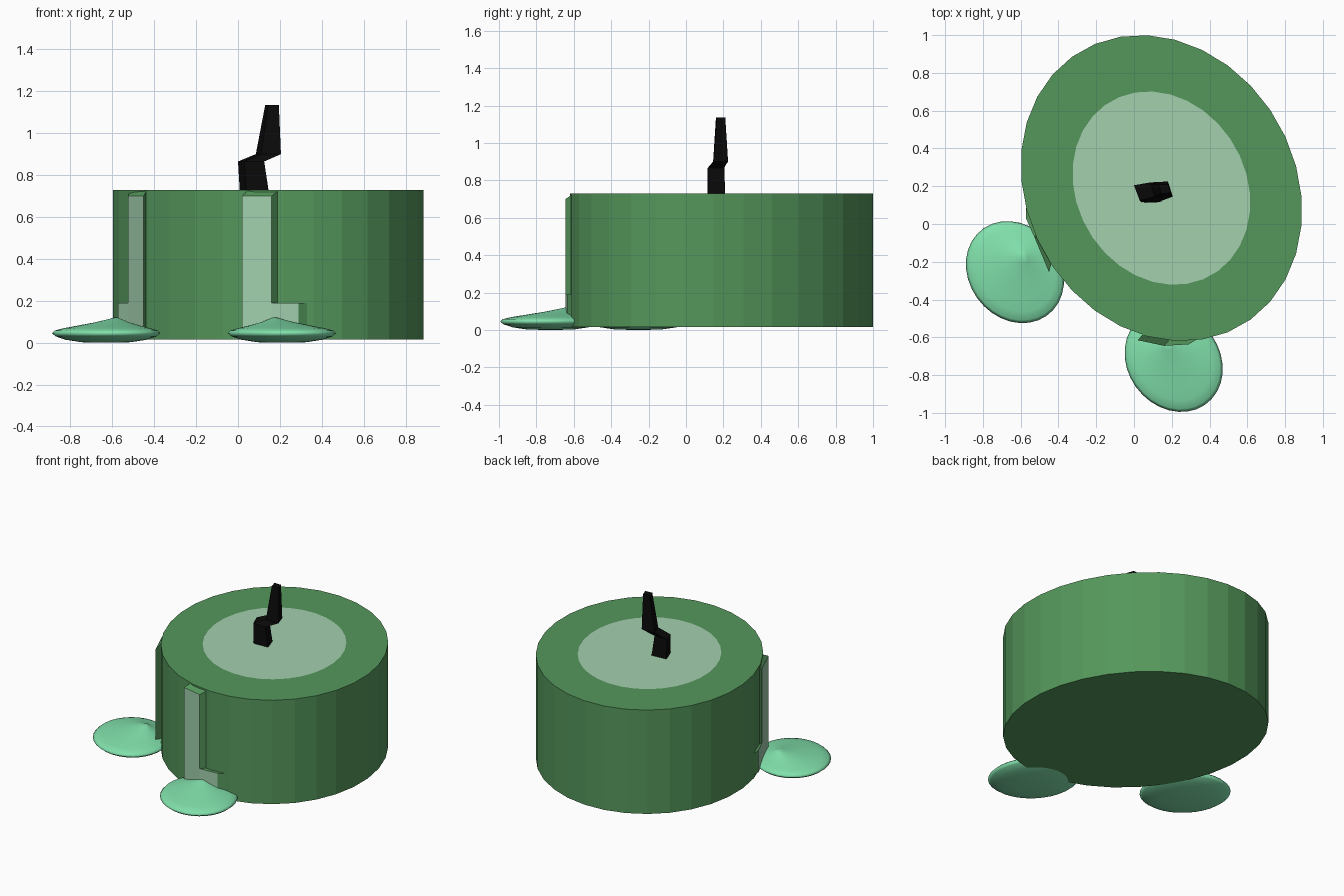
import bpy, bmesh, math

if "Cube" in bpy.data.objects:
    bpy.data.objects.remove(bpy.data.objects["Cube"])


def mat(name, c):
    m = bpy.data.materials.new(name)
    m.diffuse_color = (*c, 1)
    m.use_nodes = True
    m.node_tree.nodes["Principled BSDF"].inputs["Base Color"].default_value = m.diffuse_color
    return m


GREEN = mat("green_wax", (0.09, 0.31, 0.105))
PALE = mat("pale_wax", (0.36, 0.63, 0.42))
MINT = mat("mint_wax", (0.22, 0.75, 0.41))
BLACK = mat("black_wick", (0.003, 0.003, 0.003))


def ellipse(cx, cy, hx, hy, c, z, n, k=1.0):
    """Skewed ellipse ring with half extents hx, hy and skew c."""
    b = c / hx
    s = math.sqrt(hy * hy - b * b)
    pts = []
    for i in range(n):
        t = 2 * math.pi * (i + 0.5) / n
        pts.append((cx + k * hx * math.cos(t),
                    cy + k * (b * math.cos(t) + s * math.sin(t)), z))
    return pts


def loft(name, rings, mats, smooth=False, caps=True, paint=None):
    """Bridge rings of equal length, from bottom to top."""
    bm = bmesh.new()
    vs = [[bm.verts.new(p) for p in r] for r in rings]
    n = len(rings[0])
    for a, b in zip(vs, vs[1:]):
        for i in range(n):
            j = (i + 1) % n
            bm.faces.new((a[i], a[j], b[j], b[i]))
    if caps:
        bm.faces.new(list(reversed(vs[0])))
        bm.faces.new(vs[-1])
    bmesh.ops.remove_doubles(bm, verts=bm.verts, dist=1e-5)
    bmesh.ops.recalc_face_normals(bm, faces=bm.faces)
    bm.faces.ensure_lookup_table()
    if paint:
        for f in bm.faces:
            f.material_index = paint(f)
    me = bpy.data.meshes.new(name)
    bm.to_mesh(me)
    bm.free()
    for m in mats:
        me.materials.append(m)
    ob = bpy.data.objects.new(name, me)
    bpy.context.collection.objects.link(ob)
    if smooth:
        for p in me.polygons:
            p.use_smooth = True
    return ob


# Candle body with a paler melted disc inset in the top
BODY = (0.145, 0.19, 0.745, 0.81, -0.09)
loft("candle_body",
     [ellipse(*BODY, 0.015, 32), ellipse(*BODY, 0.73, 32),
      ellipse(*BODY, 0.73, 32, 0.632)],
     [GREEN, PALE],
     paint=lambda f: int(len(f.verts) == 32 and f.calc_center_median().z > 0.5))

# Crooked wick: four skewed sections
wick = [
    (0.70, [(0.01, 0.20), (0.04, 0.115), (0.15, 0.12), (0.12, 0.21)]),
    (0.865, [(0.0, 0.205), (0.03, 0.125), (0.125, 0.115), (0.10, 0.20)]),
    (0.90, [(0.085, 0.22), (0.11, 0.145), (0.205, 0.145), (0.18, 0.225)]),
    (1.135, [(0.13, 0.21), (0.145, 0.16), (0.195, 0.165), (0.18, 0.21)]),
]
loft("wick", [[(x, y, z) for x, y in pts] for z, pts in wick], [BLACK])


# Wax puddles: flat drops whose tops rise to a point near the candle
def puddle(name, cx, cy, px, py):
    prof = [(0.0, 0.0, 0), (0.45, 0.002, 0), (0.75, 0.014, 0), (0.93, 0.03, 0),
            (1.0, 0.045, 0), (0.95, 0.058, 0.02), (0.8, 0.069, 0.1),
            (0.6, 0.08, 0.25), (0.3, 0.098, 0.6), (0.1, 0.114, 0.88),
            (0.0, 0.123, 1)]
    rings = [ellipse(cx + (px - cx) * s, cy + (py - cy) * s,
                     0.26, 0.27, -0.011, z, 32, k) for k, z, s in prof]
    loft(name, rings, [MINT], smooth=True, caps=False)


puddle("front_puddle", 0.21, -0.725, 0.175, -0.635)
puddle("left_puddle", -0.63, -0.255, -0.58, -0.17)


# Drips: L-shaped runs with a pale outer face and a chamfered top
def drip(name, a, b, e, ia, ib, ie):
    """a, b, e: outer points along the face; ia, ib, ie: points at the body."""
    lo, foot, hi, top = 0.04, 0.19, 0.70, 0.73

    def pale(f):
        return int(abs(f.normal.z) < 0.2 and f.calc_center_median().z < hi
                   and all(min(math.hypot(v.co.x - p[0], v.co.y - p[1])
                               for p in (a, b, e)) < 1e-4 for v in f.verts))

    quad = [a, b, ib, ia]
    loft(name + "_run",
         [[(*p, lo) for p in quad],
          [(*p, hi) for p in (a, b)] + [(*ib, top), (*ia, top)]],
         [GREEN, PALE], paint=pale)
    loft(name + "_foot",
         [[(*p, z) for p in (b, e, ie, ib)] for z in (lo, foot)],
         [GREEN, PALE], paint=pale)


drip("front_drip", (0.02, -0.615), (0.16, -0.645), (0.29, -0.637),
     (0.05, -0.58), (0.20, -0.60), (0.35, -0.60))
drip("left_drip", (-0.45, -0.255), (-0.525, -0.075), (-0.572, 0.03),
     (-0.435, -0.20), (-0.515, -0.04), (-0.57, 0.10))
